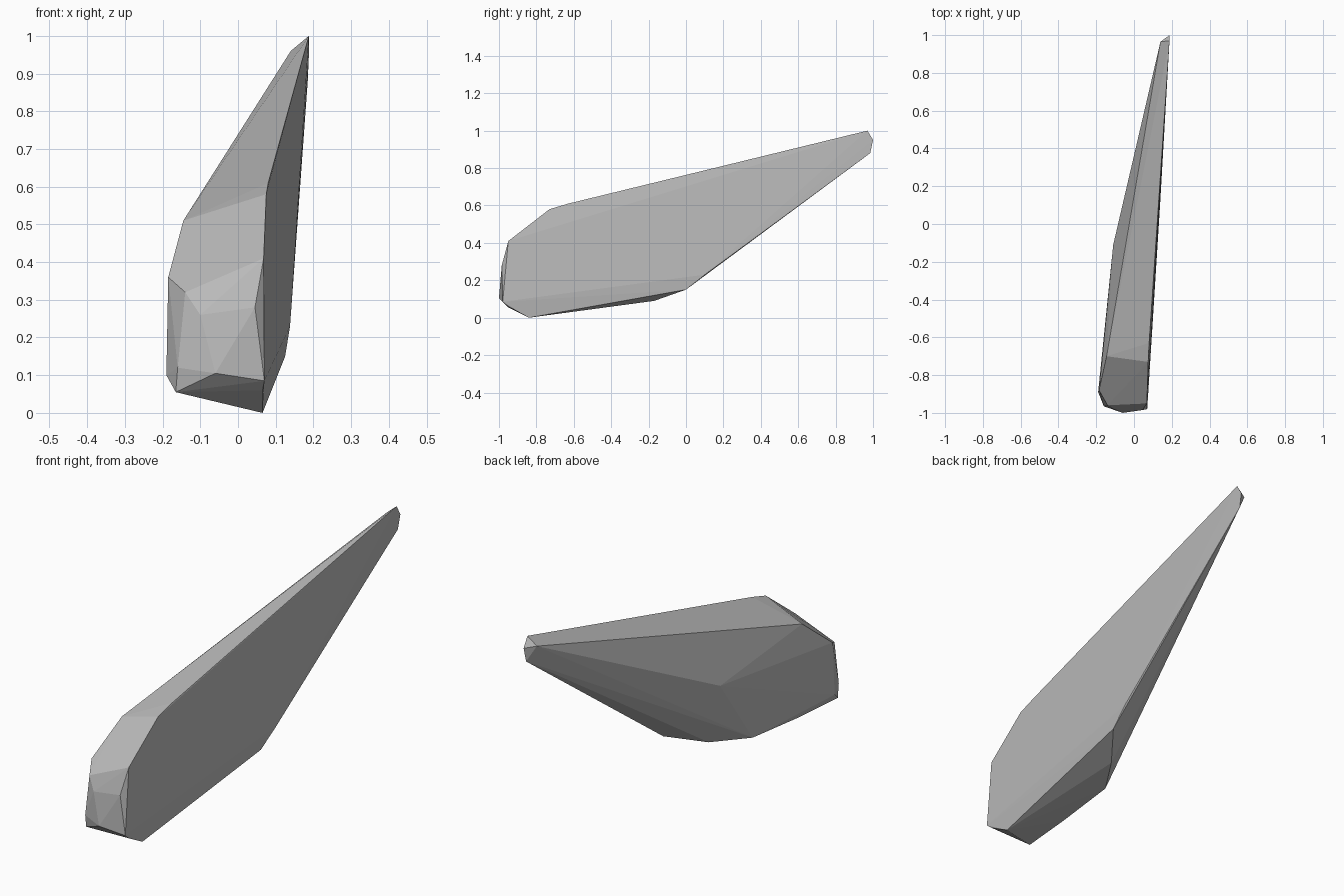
import bpy
import bmesh

# Corner points of the chipped stone shard, grouped by region
blunt_front = [(-0.06, -1.0, 0.105), (0.07, -0.98, 0.085), (-0.16, -0.965, 0.12),
               (0.045, -0.985, 0.28), (-0.10, -0.985, 0.26), (-0.14, -0.96, 0.32),
               (0.068, -0.95, 0.41), (-0.185, -0.88, 0.36), (-0.19, -0.89, 0.10)]
top_ridge = [(0.075, -0.73, 0.58), (0.08, -0.63, 0.61), (-0.145, -0.70, 0.51)]
left_flank = [(-0.11, -0.11, 0.42), (-0.12, -0.35, 0.075), (-0.14, -0.67, 0.055)]
underside = [(-0.165, -0.95, 0.055), (0.065, -0.84, 0.0), (0.065, -0.95, 0.06),
             (-0.005, -0.17, 0.09), (0.125, 0.0, 0.15), (0.138, 0.10, 0.23)]
tip = [(0.188, 0.97, 1.0), (0.14, 0.965, 0.96), (0.188, 1.0, 0.95), (0.185, 0.985, 0.88)]

# Wrap the corners in a faceted convex solid
bm = bmesh.new()
for co in blunt_front + top_ridge + left_flank + underside + tip:
    bm.verts.new(co)
hull = bmesh.ops.convex_hull(bm, input=bm.verts)
loose = [v for v in bm.verts if not v.link_faces]
bmesh.ops.delete(bm, geom=loose, context='VERTS')
bmesh.ops.recalc_face_normals(bm, faces=bm.faces)

mesh = bpy.data.meshes.new("stone_shard")
bm.to_mesh(mesh)
bm.free()
shard = bpy.data.objects.new("stone_shard", mesh)
bpy.context.collection.objects.link(shard)

# Plain grey stone
stone = bpy.data.materials.new("grey_stone")
stone.diffuse_color = (0.5, 0.5, 0.5, 1.0)
mesh.materials.append(stone)
